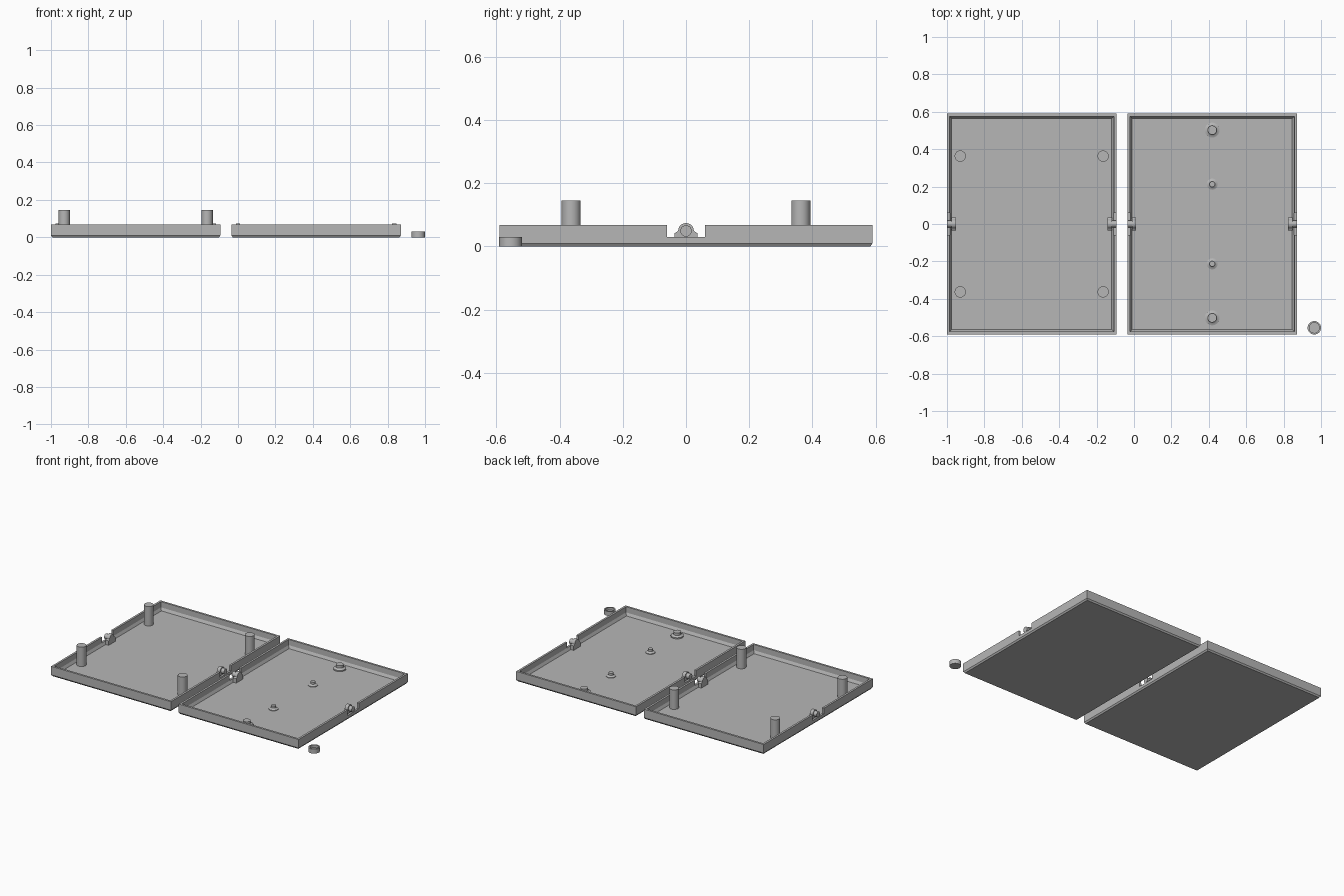
import bpy, bmesh, math

if "Cube" in bpy.data.objects:
    bpy.data.objects.remove(bpy.data.objects["Cube"])

grey = bpy.data.materials.new("grey plastic")
grey.diffuse_color = (0.47, 0.47, 0.47, 1)
grey.use_nodes = True
grey.node_tree.nodes["Principled BSDF"].inputs["Base Color"].default_value = grey.diffuse_color


def make_object(name, bm, smooth=False):
    bmesh.ops.recalc_face_normals(bm, faces=bm.faces)
    mesh = bpy.data.meshes.new(name)
    bm.to_mesh(mesh)
    bm.free()
    mesh.materials.append(grey)
    ob = bpy.data.objects.new(name, mesh)
    bpy.context.collection.objects.link(ob)
    if smooth:
        bpy.ops.object.select_all(action='DESELECT')
        bpy.context.view_layer.objects.active = ob
        ob.select_set(True)
        bpy.ops.object.shade_smooth_by_angle(angle=math.radians(30))
    return ob


def loft(bm, rings):
    """Skin a list of equal-length point rings and cap both ends."""
    vs = [[bm.verts.new(p) for p in ring] for ring in rings]
    n = len(vs[0])
    for a, b in zip(vs, vs[1:]):
        for i in range(n):
            j = (i + 1) % n
            bm.faces.new((a[i], a[j], b[j], b[i]))
    bm.faces.new(vs[0][::-1])
    bm.faces.new(vs[-1])


def turned(name, x, y, profile, n=32):
    """Turn an (r, z) profile around a vertical axis."""
    bm = bmesh.new()
    loft(bm, [[(x + r * math.cos(2 * math.pi * i / n),
                y + r * math.sin(2 * math.pi * i / n), z) for i in range(n)]
              for r, z in profile])
    return make_object(name, bm, True)


FLOOR, RIM = 0.012, 0.068
HX, HY = 0.453, 0.59


def tray(name, cx):
    # open shell with chamfered foot and sloped inner edge
    bm = bmesh.new()
    section = [(0.007, 0), (0, 0.01), (0, RIM), (0.014, RIM),
               (0.015, 0.03), (0.025, FLOOR)]
    loft(bm, [[(cx + sx * (HX - d), sy * (HY - d), z)
               for sx, sy in ((-1, -1), (1, -1), (1, 1), (-1, 1))]
              for d, z in section])
    ob = make_object(name, bm)

    # notch through both side walls
    bm = bmesh.new()
    loft(bm, [[(cx + sx * 0.6, sy * 0.06, z)
               for sx, sy in ((-1, -1), (1, -1), (1, 1), (-1, 1))]
              for z in (0.03, 0.15)])
    cutter = make_object("notch_cutter", bm)
    cutter.hide_render = True
    mod = ob.modifiers.new("notch", 'BOOLEAN')
    mod.operation = 'DIFFERENCE'
    mod.object = cutter
    mod.solver = 'EXACT'
    bpy.context.view_layer.objects.active = ob
    bpy.ops.object.modifier_apply(modifier=mod.name)
    bpy.data.objects.remove(cutter)

    # hinge lugs with round pins in the notches
    for s in (-1, 1):
        edge = cx + s * HX
        arc = [(0.025 * math.cos(math.radians(a)),
                0.049 + 0.025 * math.sin(math.radians(a)))
               for a in range(0, 181, 15)]
        prof = [(-0.036, FLOOR - 0.003), (0.036, FLOOR - 0.003),
                (0.036, 0.042)] + arc + [(-0.036, 0.042)]
        bm = bmesh.new()
        loft(bm, [[(edge - s * d, y, z) for y, z in prof]
                  for d in (0.024, 0.047)])
        make_object(name + "_hinge_lug", bm, True)
        bm = bmesh.new()
        loft(bm, [[(edge - s * d, 0.018 * math.cos(math.pi * i / 12),
                    0.049 + 0.018 * math.sin(math.pi * i / 12))
                   for i in range(24)] for d in (0, 0.026)])
        make_object(name + "_hinge_pin", bm, True)


LEFT, RIGHT = -0.547, 0.418
tray("left_tray", LEFT)
tray("right_tray", RIGHT)

# tall corner posts
for sx in (-1, 1):
    for sy in (-1, 1):
        turned("post", LEFT + sx * 0.382, sy * 0.363,
               [(0.03, FLOOR - 0.003), (0.03, 0.145)])

# flanged pegs along the centre line
for s in (-1, 1):
    turned("large_peg", RIGHT, s * 0.502,
           [(0.04, FLOOR - 0.003), (0.04, 0.02), (0.03, 0.023),
            (0.024, 0.028), (0.024, 0.045)])
    turned("small_peg", RIGHT, s * 0.213,
           [(0.03, FLOOR - 0.003), (0.03, 0.016), (0.021, 0.019),
            (0.015, 0.024), (0.015, 0.038)])

# loose round cap
turned("cap", 0.964, -0.555,
       [(0.036, 0), (0.036, 0.03), (0.027, 0.03), (0.027, 0.012)])
